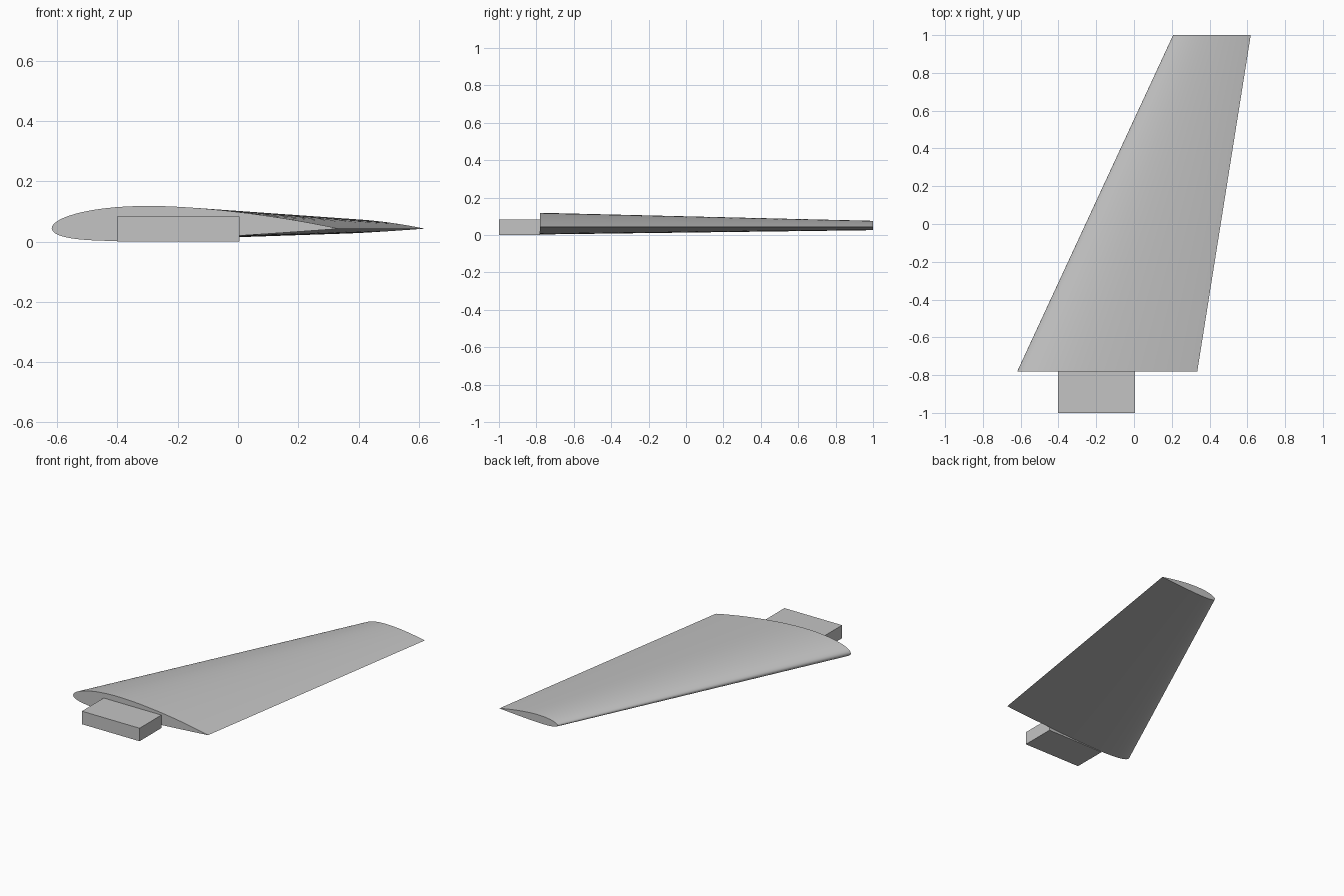
import bpy, bmesh, math

if "Cube" in bpy.data.objects:
    bpy.data.objects.remove(bpy.data.objects["Cube"], do_unlink=True)

# Single light grey paint
grey = bpy.data.materials.new("light_grey")
grey.use_nodes = True
colour = (0.55, 0.55, 0.55, 1)
grey.diffuse_color = colour
grey.node_tree.nodes["Principled BSDF"].inputs["Base Color"].default_value = colour


def add_object(name, bm):
    bmesh.ops.recalc_face_normals(bm, faces=bm.faces)
    mesh = bpy.data.meshes.new(name)
    bm.to_mesh(mesh)
    bm.free()
    mesh.materials.append(grey)
    obj = bpy.data.objects.new(name, mesh)
    bpy.context.collection.objects.link(obj)
    return obj


def surface_point(t, side, camber=0.02, peak=0.4, thickness=0.12):
    """Cambered airfoil point at chord fraction t; side is 1 above, -1 below."""
    half = 5 * thickness * (0.2969 * math.sqrt(t) - 0.126 * t - 0.3516 * t**2
                            + 0.2843 * t**3 - 0.1036 * t**4)
    p = peak if t < peak else 1 - peak
    base = 0 if t < peak else 1 - 2 * peak
    line = camber / p**2 * (base + 2 * peak * t - t * t)
    slope = math.atan(2 * camber / p**2 * (peak - t))
    return (t - side * half * math.sin(slope), line + side * half * math.cos(slope))


# Airfoil outline: trailing edge, over the top, round the nose, back underneath
STEPS = 32
spacing = [(1 - math.cos(math.pi * i / STEPS)) / 2 for i in range(STEPS + 1)]
outline = [surface_point(t, 1) for t in reversed(spacing)]
outline += [surface_point(t, -1) for t in spacing[1:-1]]

# Swept, tapered wing lofted from root to tip
CHORD_Z = 0.043
bm = bmesh.new()
rings = []
for y, nose, tail in ((-0.78, -0.618, 0.335), (1.0, 0.207, 0.618)):
    chord = tail - nose
    rings.append([bm.verts.new((nose + u * chord, y, CHORD_Z + v * chord))
                  for u, v in outline])
root, tip = rings
for i in range(len(outline)):
    j = (i + 1) % len(outline)
    bm.faces.new((root[i], root[j], tip[j], tip[i]))
bm.faces.new(root)
bm.faces.new(tip)
wing = add_object("wing", bm)
bpy.ops.object.select_all(action="DESELECT")
wing.select_set(True)
bpy.context.view_layer.objects.active = wing
bpy.ops.object.shade_smooth_by_angle(angle=math.radians(35))

# Rectangular mounting block on the root
low, high = (-0.402, -1.0, 0.0), (0.005, -0.78, 0.083)
bm = bmesh.new()
bmesh.ops.create_cube(bm, size=1)
for v in bm.verts:
    v.co = [high[k] if v.co[k] > 0 else low[k] for k in range(3)]
add_object("mounting_block", bm)
